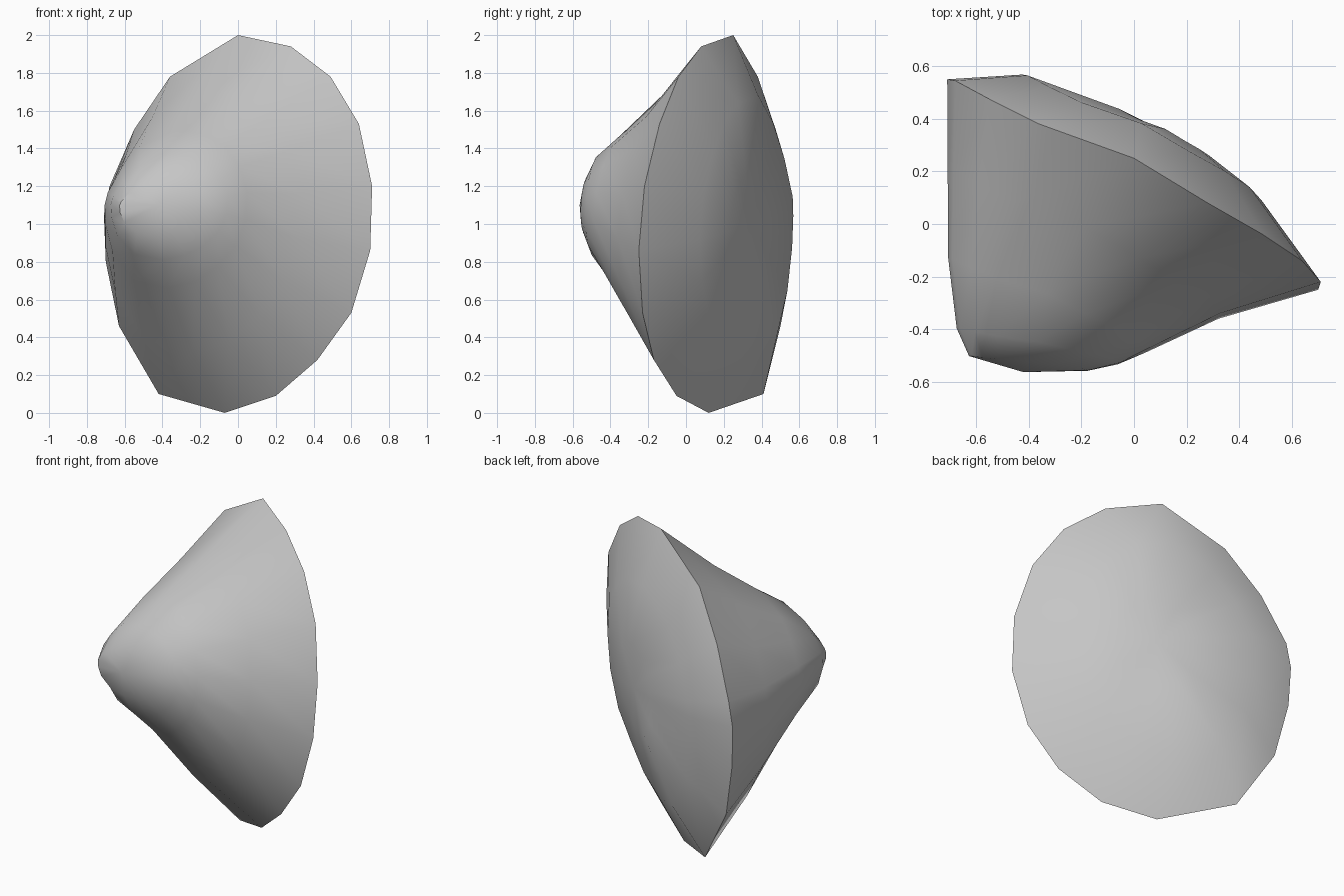
import bpy, bmesh, math

if "Cube" in bpy.data.objects:
    bpy.data.objects.remove(bpy.data.objects["Cube"])

# Tilted rim where the front cone meets the domed back
RIM = [(0, .25, 2), (.28, .08, 1.94), (.49, -.04, 1.78), (.64, -.14, 1.53),
       (.71, -.22, 1.2), (.70, -.25, .86), (.60, -.23, .53), (.42, -.17, .28),
       (.20, -.05, .09), (-.07, .12, 0), (-.42, .41, .10), (-.63, .50, .46),
       (-.70, .54, .80), (-.71, .55, 1.05), (-.68, .545, 1.2),
       (-.55, .475, 1.5), (-.36, .38, 1.78)]
BASE = (0, .15, 1)

# Rings as (centre, scale of the rim), from blunt tip back to rim and dome
FRONT = [((-.40, -.53, 1.09), (.32, .07, .15)),
         ((-.365, -.465, 1.09), (.435, .17, .28)),
         ((-.33, -.31, 1.08), (.53, .45, .42)),
         ((-.19, -.08, 1.02), (.73, .70, .70))]
BACK = [((.03, .32, 1.01), (.64, .62, .67)),
        ((.12, .335, 1.0), (.26, .26, .28))]
TIP = (-.42, -.563, 1.1)
APEX = (.12, .35, 1.0)


def ring(bm, centre, scale):
    return [bm.verts.new([c + s * (p - b) for c, s, p, b in zip(centre, scale, pt, BASE)])
            for pt in RIM]


bm = bmesh.new()
rings = [ring(bm, c, s) for c, s in FRONT + [(BASE, (1, 1, 1))] + BACK]
n = len(RIM)

# Skin between neighbouring rings
for a, b in zip(rings, rings[1:]):
    for i in range(n):
        j = (i + 1) % n
        bm.faces.new((a[i], a[j], b[j], b[i]))

# Close both ends with fans
for loop, point in ((rings[0], TIP), (rings[-1], APEX)):
    centre = bm.verts.new(point)
    for i in range(n):
        bm.faces.new((loop[i], loop[(i + 1) % n], centre))
bmesh.ops.recalc_face_normals(bm, faces=bm.faces)

mesh = bpy.data.meshes.new("cone_chunk")
bm.to_mesh(mesh)
bm.free()
grey = bpy.data.materials.new("stone grey")
grey.diffuse_color = (.56, .56, .56, 1)
grey.use_nodes = True
grey.node_tree.nodes["Principled BSDF"].inputs["Base Color"].default_value = grey.diffuse_color
mesh.materials.append(grey)
obj = bpy.data.objects.new("cone_chunk", mesh)
bpy.context.collection.objects.link(obj)
bpy.context.view_layer.objects.active = obj
obj.select_set(True)
bpy.ops.object.shade_smooth_by_angle(angle=math.radians(40))
